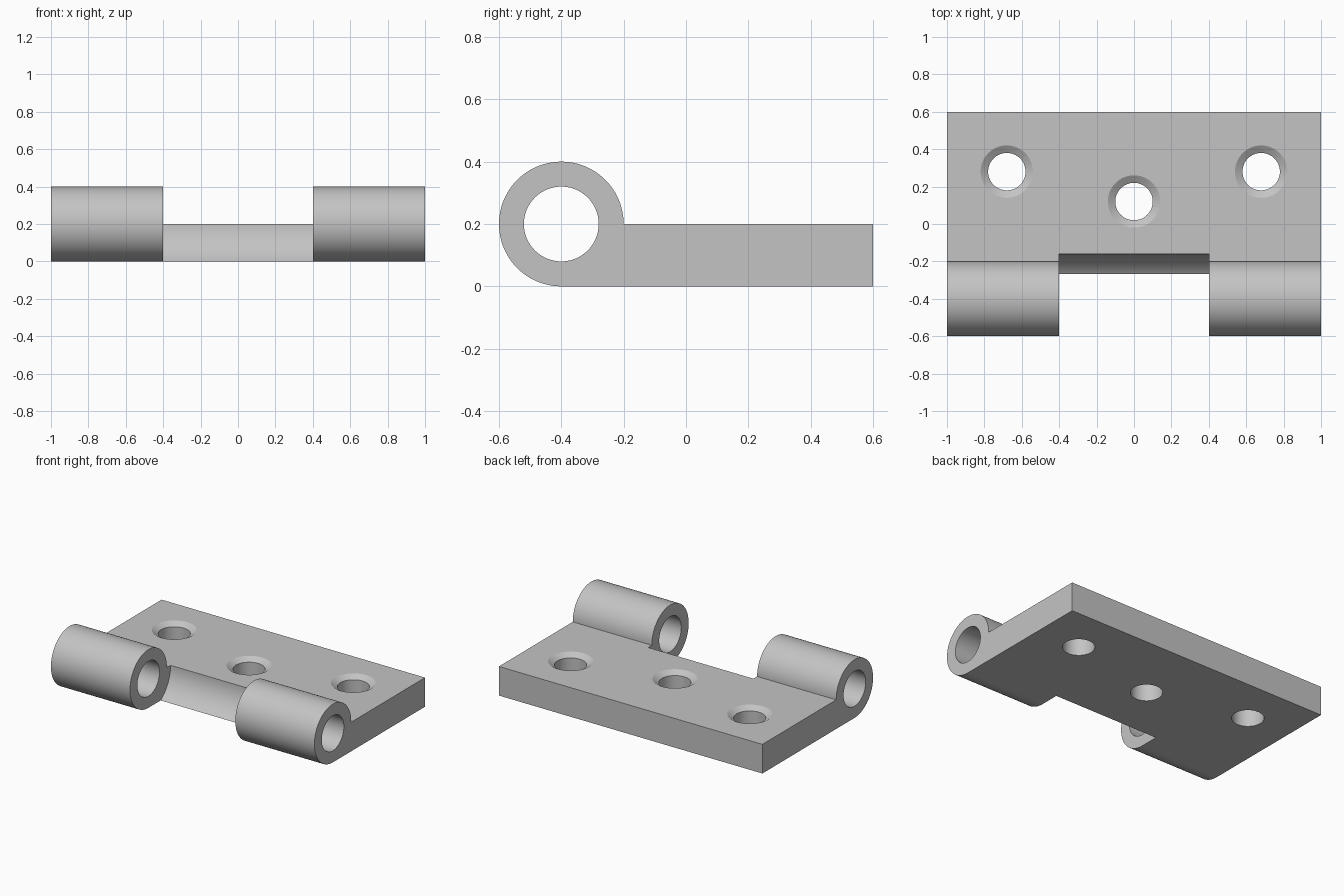
import bpy
import bmesh
import math

cube = bpy.data.objects.get("Cube")
if cube:
    bpy.data.objects.remove(cube, do_unlink=True)

# Pin axis and main sizes
PIN_Y, PIN_Z = -0.4, 0.2
KNUCKLE_R, BORE_R, NOTCH_R = 0.2, 0.12, 0.24
HALF_LENGTH, NOTCH_HALF = 1.0, 0.4
THICKNESS, BACK_Y = 0.2, 0.6

steel = bpy.data.materials.new("grey steel")
steel.use_nodes = True
colour = (0.55, 0.55, 0.55, 1)
steel.diffuse_color = colour
steel.node_tree.nodes["Principled BSDF"].inputs["Base Color"].default_value = colour


def finish(name, bm):
    bmesh.ops.recalc_face_normals(bm, faces=bm.faces)
    mesh = bpy.data.meshes.new(name)
    bm.to_mesh(mesh)
    bm.free()
    mesh.materials.append(steel)
    obj = bpy.data.objects.new(name, mesh)
    bpy.context.collection.objects.link(obj)
    return obj


def extrude_x(name, profile, half):
    """Prism along x from a (y, z) profile."""
    bm = bmesh.new()
    face = bm.faces.new([bm.verts.new((-half, y, z)) for y, z in profile])
    new = bmesh.ops.extrude_face_region(bm, geom=[face])["geom"]
    verts = [v for v in new if isinstance(v, bmesh.types.BMVert)]
    bmesh.ops.translate(bm, verts=verts, vec=(2 * half, 0, 0))
    return finish(name, bm)


def arc(radius, start, end, steps):
    angles = [math.radians(start + (end - start) * i / steps) for i in range(steps + 1)]
    return [(PIN_Y + radius * math.cos(a), PIN_Z + radius * math.sin(a)) for a in angles]


def screw_hole(x, y, sides=64):
    """Cutter for a through hole with a shallow countersink."""
    rings = [(0.10, -0.1), (0.10, THICKNESS - 0.025),
             (0.14, THICKNESS), (0.14, THICKNESS + 0.1)]
    bm = bmesh.new()
    loops = []
    for r, z in rings:
        loops.append([bm.verts.new((x + r * math.cos(math.tau * i / sides),
                                    y + r * math.sin(math.tau * i / sides), z))
                      for i in range(sides)])
    for low, high in zip(loops, loops[1:]):
        for i in range(sides):
            j = (i + 1) % sides
            bm.faces.new((low[i], low[j], high[j], high[i]))
    bm.faces.new(loops[0][::-1])
    bm.faces.new(loops[-1])
    return finish("screw_hole_cutter", bm)


# Leaf plate with the rolled knuckle in one profile
profile = arc(KNUCKLE_R, 0, 270, 72) + [(BACK_Y, 0), (BACK_Y, THICKNESS)]
leaf = extrude_x("hinge_leaf", profile, HALF_LENGTH)

# Round notch between the knuckles, pin bore and three screw holes
cutters = [
    extrude_x("notch_cutter", arc(NOTCH_R, 0, 360, 96)[:-1], NOTCH_HALF),
    extrude_x("bore_cutter", arc(BORE_R, 0, 360, 64)[:-1], HALF_LENGTH + 0.1),
]
cutters += [screw_hole(x, y) for x, y in ((-0.68, 0.28), (0, 0.12), (0.68, 0.28))]

bpy.ops.object.select_all(action="DESELECT")
bpy.context.view_layer.objects.active = leaf
leaf.select_set(True)
for cutter in cutters:
    mod = leaf.modifiers.new(cutter.name, "BOOLEAN")
    mod.operation = "DIFFERENCE"
    mod.solver = "EXACT"
    mod.object = cutter
    bpy.ops.object.modifier_apply(modifier=mod.name)
    bpy.data.objects.remove(cutter, do_unlink=True)

# Smooth round surfaces, crisp corners
bpy.ops.object.shade_smooth_by_angle(angle=math.radians(20))
